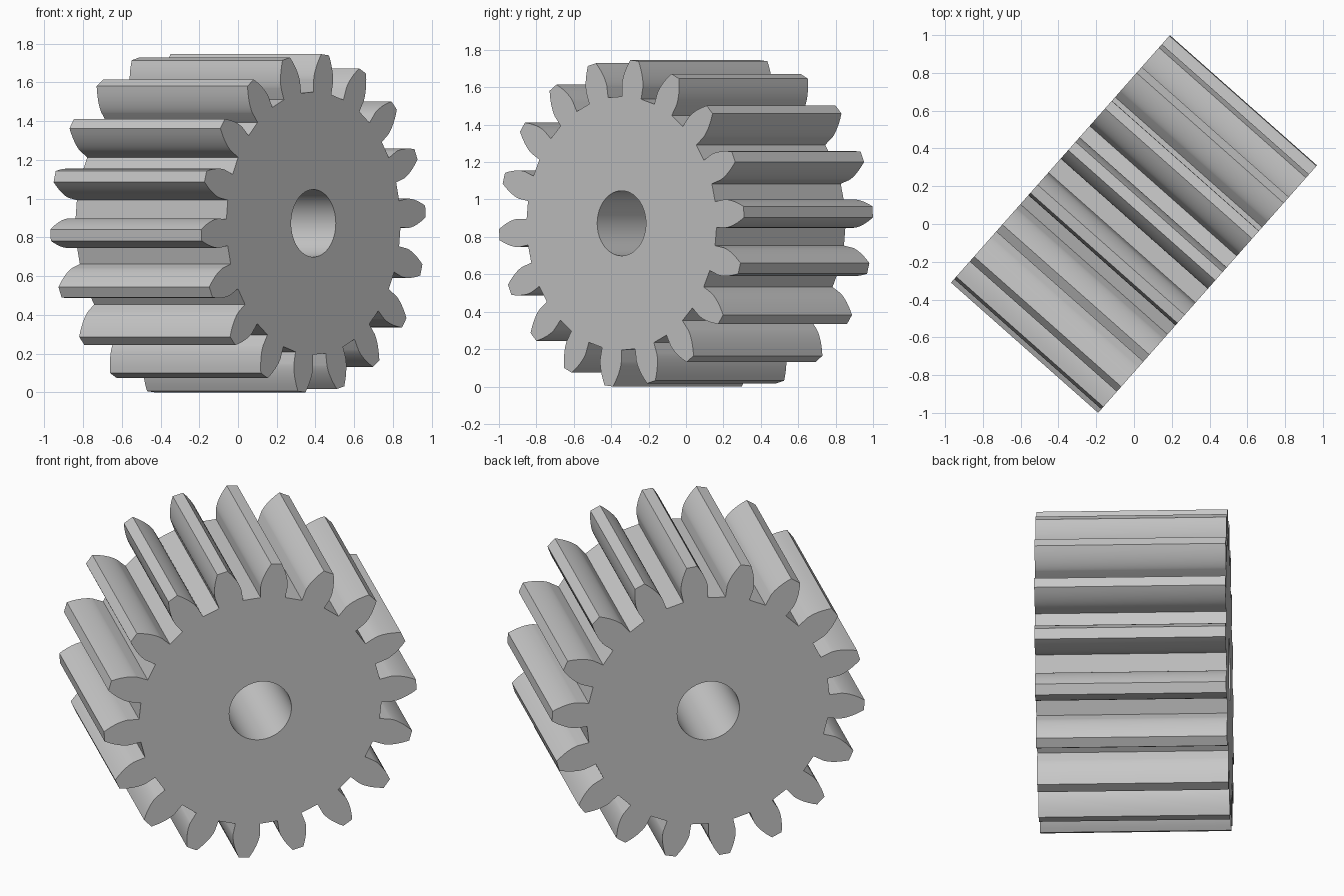
import bpy, bmesh
from math import pi, sin, cos, tan, acos, radians
from mathutils import Matrix, Vector

cube = bpy.data.objects.get("Cube")
if cube:
    bpy.data.objects.remove(cube, do_unlink=True)

# Gear proportions
TEETH = 18
TIP = 0.875
MODULE = 2 * TIP / (TEETH + 2)
PITCH = MODULE * TEETH / 2
ROOT = PITCH - 1.25 * MODULE
BASE = PITCH * cos(radians(20))
BORE = 0.174
HALF_LENGTH = 0.52
PHASE = radians(4)
HEADING = radians(-41.5)
STEPS = 8


def inv(a):
    return tan(a) - a


def half_angle(r):
    """Half of the angle a tooth spans at radius r."""
    return pi / (2 * TEETH) + inv(radians(20)) - inv(acos(min(1, BASE / r)))


def polar(r, a):
    return Vector((r * cos(a), r * sin(a), -HALF_LENGTH))


def add_loop(bm, points):
    verts = [bm.verts.new(p) for p in points]
    return [bm.edges.new((a, b)) for a, b in zip(verts, verts[1:] + verts[:1])]


# Involute tooth outline: straight foot, curved flank, flat tip
flank = [(ROOT, half_angle(BASE))]
for i in range(STEPS + 1):
    r = BASE + (TIP - BASE) * (i / STEPS) ** 1.5
    flank.append((r, half_angle(r)))
tooth = [(r, -a) for r, a in flank] + [(r, a) for r, a in reversed(flank)]
outline = [polar(r, PHASE + a + 2 * pi * k / TEETH)
           for k in range(TEETH) for r, a in tooth]
bore = [polar(BORE, 2 * pi * i / 64) for i in range(64)]

# Fill the end face around the bore and extrude along the axis
bm = bmesh.new()
edges = add_loop(bm, outline) + add_loop(bm, bore)
bmesh.ops.triangle_fill(bm, use_beauty=True, edges=edges, normal=(0, 0, 1))
new = bmesh.ops.extrude_face_region(bm, geom=bm.faces[:], use_keep_orig=True)["geom"]
bmesh.ops.translate(bm, vec=(0, 0, 2 * HALF_LENGTH),
                    verts=[g for g in new if isinstance(g, bmesh.types.BMVert)])
bmesh.ops.recalc_face_normals(bm, faces=bm.faces[:])

# Lay the axis level and turn it to its heading
axis = Vector((cos(HEADING), sin(HEADING), 0))
up = Vector((0, 0, 1))
turn = Matrix((up.cross(axis), up, axis)).transposed().to_4x4()
bm.transform(turn)
bm.transform(Matrix.Translation((0, 0, -min(v.co.z for v in bm.verts))))

mesh = bpy.data.meshes.new("spur_gear")
bm.to_mesh(mesh)
bm.free()
gear = bpy.data.objects.new("spur_gear", mesh)
bpy.context.collection.objects.link(gear)

# Plain grey metal
grey = bpy.data.materials.new("light_grey")
grey.use_nodes = True
grey.diffuse_color = (0.58, 0.58, 0.58, 1)
grey.node_tree.nodes["Principled BSDF"].inputs["Base Color"].default_value = grey.diffuse_color
mesh.materials.append(grey)

bpy.ops.object.select_all(action="DESELECT")
gear.select_set(True)
bpy.context.view_layer.objects.active = gear
bpy.ops.object.shade_smooth_by_angle(angle=radians(20))
